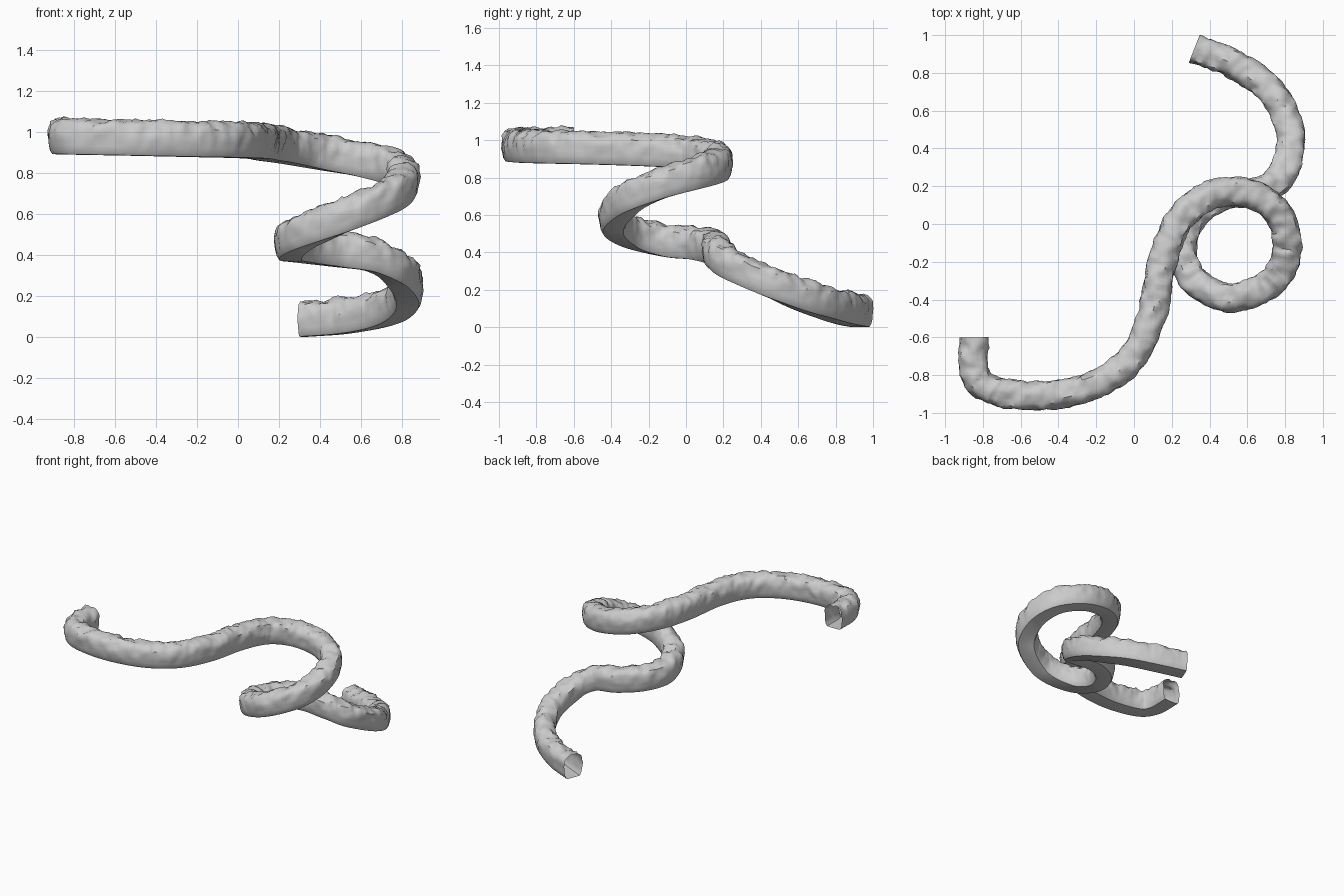
import bpy, bmesh, math
from mathutils import Vector, noise

if "Cube" in bpy.data.objects:
    bpy.data.objects.remove(bpy.data.objects["Cube"])

# Centre line of the track along its underside (x, y, z)
PATH = [Vector(p) for p in [
    (-.85, -.60, .895), (-.845, -.78, .895), (-.76, -.875, .893), (-.5, -.91, .888),
    (-.22, -.855, .882), (-.02, -.72, .878), (.09, -.5, .873), (.15, -.2, .863),
    (.24, .02, .85), (.40, .15, .82), (.60, .165, .785), (.76, .06, .745),
    (.81, -.12, .69), (.74, -.30, .61), (.52, -.39, .51), (.32, -.30, .43),
    (.255, -.12, .38), (.32, .05, .365), (.48, .15, .345), (.65, .17, .32),
    (.77, .245, .255), (.83, .43, .165), (.79, .6, .095), (.69, .74, .05),
    (.52, .85, .018), (.32, .93, .003)]]

# Half cross-section from the flat underside up to the crown (offset, height)
HALF = [(0, 0), (.03, 0), (.055, .002), (.066, .02), (.07, .045), (.073, .07),
        (.074, .095), (.072, .115), (.067, .135), (.056, .152), (.04, .164), (.02, .17), (0, .172)]
PROFILE = HALF + [(-x, z) for x, z in HALF[-2:0:-1]]


def smooth_path(pts, step=.016):
    """Catmull-Rom curve through the points, evenly sampled."""
    ext = [2 * pts[0] - pts[1]] + pts + [2 * pts[-1] - pts[-2]]
    out = []
    for a, b, c, d in zip(ext, ext[1:], ext[2:], ext[3:]):
        n = max(2, round((c - b).length / step))
        for i in range(n):
            t = i / n
            out.append(.5 * (2 * b + (c - a) * t + (2 * a - 5 * b + 4 * c - d) * t * t
                             + (3 * b - a - 3 * c + d) * t ** 3))
    return out + [pts[-1]]


# Sweep the section upright, roughening the upper part like rock
line = smooth_path(PATH)
bm = bmesh.new()
rings = []
for i, p in enumerate(line):
    tan = line[min(i + 1, len(line) - 1)] - line[max(i - 1, 0)]
    side = Vector((tan.y, -tan.x, 0)).normalized()
    ring = []
    for x, z in PROFILE:
        co = p + side * x + Vector((0, 0, z))
        rough = min(1, max(0, (z - .01) / .13))
        out = (side * x + Vector((0, 0, max(0, z - .085)))).normalized()
        bump = noise.noise(co * 19) * .016 + noise.noise(co * 38 + Vector((7, 3, 5))) * .009
        ring.append(bm.verts.new(co + out * (bump + .003) * rough))
    rings.append(ring)
n = len(PROFILE)
for a, b in zip(rings, rings[1:]):
    for j in range(n):
        k = (j + 1) % n
        bm.faces.new((a[j], a[k], b[k], b[j]))
bmesh.ops.recalc_face_normals(bm, faces=bm.faces)

# Open-ended rocky track
mesh = bpy.data.meshes.new("winding_track")
bm.to_mesh(mesh)
bm.free()
track = bpy.data.objects.new("winding_track", mesh)
bpy.context.collection.objects.link(track)
lo = min(v.co.z for v in mesh.vertices)
for v in mesh.vertices:
    v.co.z -= lo
bpy.context.view_layer.objects.active = track
track.select_set(True)
bpy.ops.object.shade_smooth_by_angle(angle=math.radians(40))
